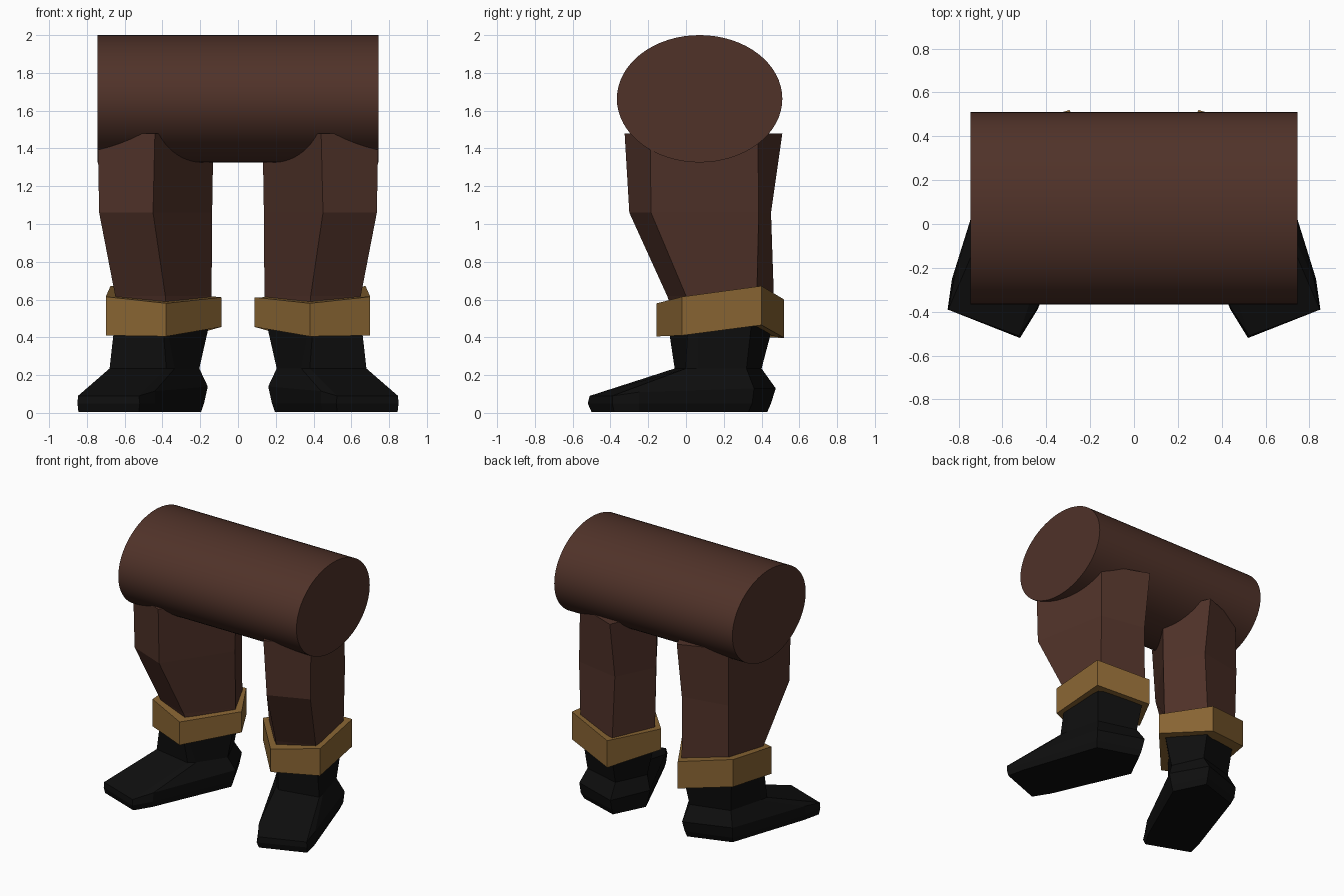
import bpy
import bmesh
import math

cube = bpy.data.objects.get("Cube")
if cube:
    bpy.data.objects.remove(cube, do_unlink=True)


def material(name, rgb):
    m = bpy.data.materials.new(name)
    m.use_nodes = True
    m.diffuse_color = (*rgb, 1)
    bsdf = m.node_tree.nodes["Principled BSDF"]
    bsdf.inputs["Base Color"].default_value = (*rgb, 1)
    bsdf.inputs["Roughness"].default_value = 0.9
    return m


BROWN = material("brown cloth", (0.080, 0.032, 0.022))
GOLD = material("dull gold", (0.250, 0.130, 0.033))
BLACK = material("black leather", (0.0045, 0.0045, 0.0045))


def loft(name, rings, mat, side):
    """Skin a stack of rings, closed at both ends; side mirrors in x."""
    bm = bmesh.new()
    loops = [[bm.verts.new((side * x, y, z)) for x, y, z in r] for r in rings]
    n = len(loops[0])
    for a, b in zip(loops, loops[1:]):
        for i in range(n):
            j = (i + 1) % n
            bm.faces.new((a[i], a[j], b[j], b[i]))
    bm.faces.new(loops[0])
    bm.faces.new(loops[-1])
    bmesh.ops.recalc_face_normals(bm, faces=bm.faces)
    me = bpy.data.meshes.new(name)
    bm.to_mesh(me)
    bm.free()
    me.materials.append(mat)
    ob = bpy.data.objects.new(name, me)
    bpy.context.collection.objects.link(ob)
    return ob


def ring(z, pts):
    return [(x, y, z) for x, y in pts]


# Corner order: front inner, front outer, outer back, back, inner
leg = [
    ring(0.50, [(0.375, -0.06), (0.63, 0.04), (0.61, 0.375), (0.29, 0.47), (0.14, 0.17)]),
    ring(0.62, [(0.385, -0.10), (0.65, 0.00), (0.62, 0.375), (0.29, 0.465), (0.14, 0.17)]),
    ring(1.06, [(0.45, -0.30), (0.735, -0.185), (0.625, 0.385), (0.28, 0.45), (0.137, 0.16)]),
    ring(1.48, [(0.44, -0.325), (0.743, -0.19), (0.62, 0.38), (0.28, 0.51), (0.13, 0.16)]),
]

# Tilted ankle cuff: x, y, bottom z, top z
cuff_corners = [(0.38, -0.155, 0.405, 0.58), (0.70, -0.02, 0.41, 0.615),
                (0.675, 0.40, 0.465, 0.672), (0.295, 0.52, 0.397, 0.60),
                (0.088, 0.17, 0.455, 0.612)]
cuff = [[(x, y, lo) for x, y, lo, hi in cuff_corners],
        [(x, y, hi) for x, y, lo, hi in cuff_corners]]

# Boot, with an extra ball-of-foot corner on each side
boot = [
    ring(0.005, [(0.525, -0.50), (0.845, -0.38), (0.815, -0.25),
                 (0.62, 0.33), (0.31, 0.43), (0.195, 0.20), (0.45, -0.38)]),
    ring(0.05, [(0.52, -0.52), (0.85, -0.39), (0.83, -0.25),
                (0.635, 0.35), (0.305, 0.45), (0.18, 0.20), (0.44, -0.39)]),
    [(0.525, -0.51, 0.09), (0.847, -0.39, 0.09), (0.82, -0.25, 0.11),
     (0.64, 0.36, 0.13), (0.30, 0.475, 0.13), (0.16, 0.20, 0.14), (0.44, -0.38, 0.115)],
    ring(0.235, [(0.38, -0.06), (0.68, 0.0), (0.67, 0.06),
                 (0.60, 0.32), (0.31, 0.40), (0.205, 0.17), (0.335, -0.02)]),
    ring(0.50, [(0.40, -0.10), (0.65, 0.01), (0.648, 0.06),
                (0.625, 0.35), (0.30, 0.47), (0.145, 0.16), (0.385, -0.085)]),
]

for label, side in (("left", 1), ("right", -1)):
    loft(label + "_trouser_leg", leg, BROWN, side)
    loft(label + "_ankle_cuff", cuff, GOLD, side)
    loft(label + "_boot", boot, BLACK, side)

# Hips: oval drum lying across the legs
bpy.ops.mesh.primitive_cylinder_add(vertices=64, radius=1, depth=1.49,
                                    location=(0, 0.072, 1.663),
                                    rotation=(0, math.pi / 2, 0))
hips = bpy.context.object
hips.name = "hips"
hips.scale = (0.337, 0.438, 1)
hips.data.materials.append(BROWN)
bpy.ops.object.shade_smooth_by_angle(angle=math.radians(35))
